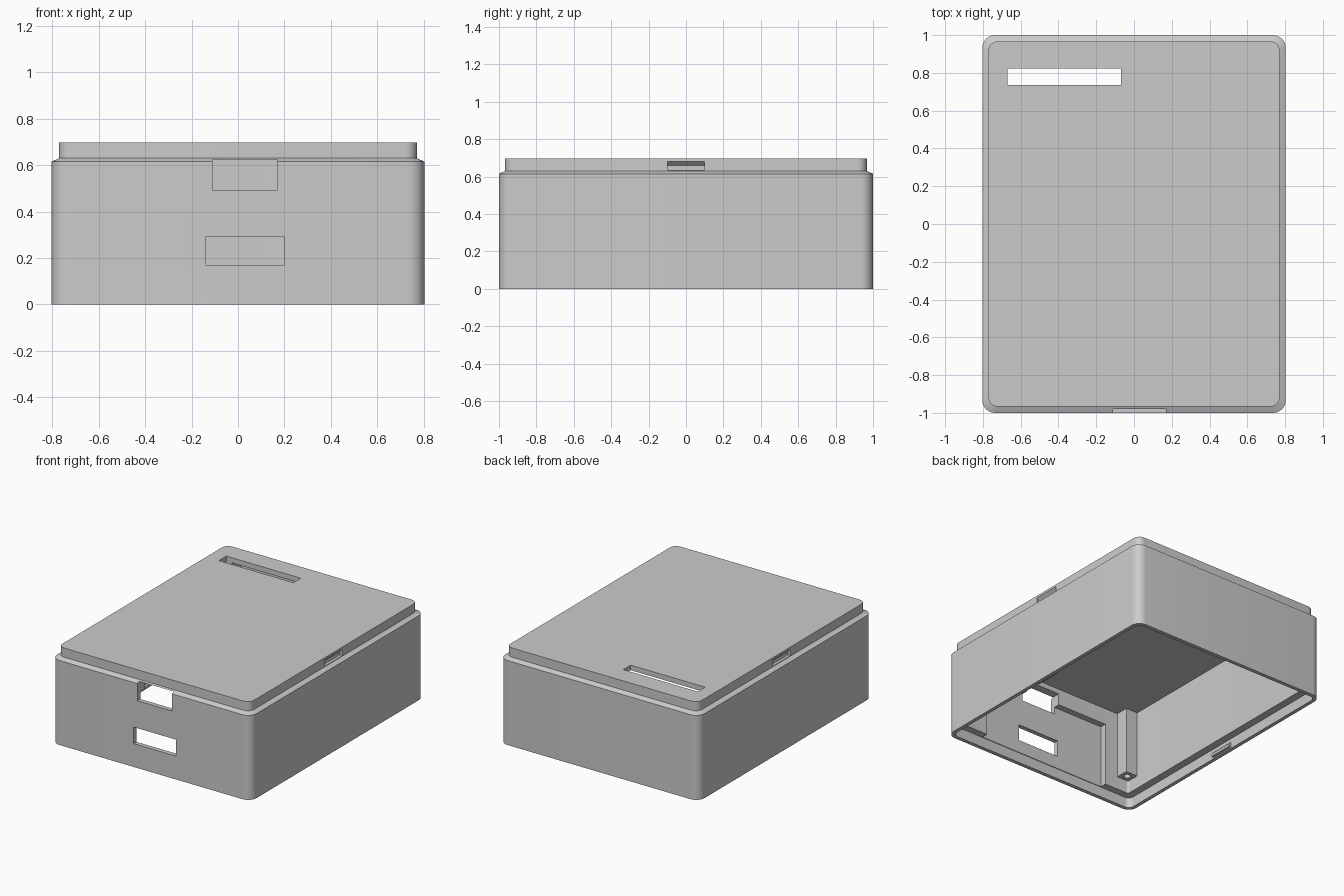
import bpy, bmesh, math

old = bpy.data.objects.get("Cube")
if old:
    bpy.data.objects.remove(old, do_unlink=True)

grey = bpy.data.materials.new("plain_grey")
grey.use_nodes = True
color = (0.6, 0.6, 0.6, 1)
grey.diffuse_color = color
grey.node_tree.nodes["Principled BSDF"].inputs["Base Color"].default_value = color


def finish(bm, name):
    bmesh.ops.recalc_face_normals(bm, faces=bm.faces)
    mesh = bpy.data.meshes.new(name)
    bm.to_mesh(mesh)
    bm.free()
    mesh.materials.append(grey)
    ob = bpy.data.objects.new(name, mesh)
    bpy.context.collection.objects.link(ob)
    return ob


def rounded_ring(bm, hx, hy, z, r, steps=8):
    verts = []
    corners = ((1, 1), (-1, 1), (-1, -1), (1, -1))
    for k, (sx, sy) in enumerate(corners):
        for i in range(steps + 1):
            a = math.pi / 2 * (k + i / steps)
            verts.append(bm.verts.new((sx * (hx - r) + r * math.cos(a),
                                       sy * (hy - r) + r * math.sin(a), z)))
    return verts


def loft(name, sections):
    bm = bmesh.new()
    rings = [rounded_ring(bm, *s) for s in sections]
    for a, b in zip(rings, rings[1:]):
        for i in range(len(a)):
            j = (i + 1) % len(a)
            bm.faces.new((a[i], a[j], b[j], b[i]))
    bm.faces.new(rings[0])
    bm.faces.new(rings[-1])
    return finish(bm, name)


def box(name, x, y, z):
    bm = bmesh.new()
    bmesh.ops.create_cube(bm, size=1)
    for v in bm.verts:
        v.co = [lo + (c + 0.5) * (hi - lo) for c, (lo, hi) in zip(v.co, (x, y, z))]
    return finish(bm, name)


def prism(name, profile, half):
    """Extrude an x-z profile along y."""
    bm = bmesh.new()
    a, b = [[bm.verts.new((x, y, z)) for x, z in profile] for y in (-half, half)]
    n = len(a)
    for i in range(n):
        bm.faces.new((a[i], a[(i + 1) % n], b[(i + 1) % n], b[i]))
    bm.faces.new(a)
    bm.faces.new(b)
    return finish(bm, name)


def cylinder(name, x, y, z0, z1, r):
    bm = bmesh.new()
    bmesh.ops.create_cone(bm, cap_ends=True, segments=24, radius1=r, radius2=r, depth=z1 - z0)
    bmesh.ops.translate(bm, verts=bm.verts, vec=(x, y, (z0 + z1) / 2))
    return finish(bm, name)


def select_only(ob):
    bpy.ops.object.select_all(action='DESELECT')
    ob.select_set(True)
    bpy.context.view_layer.objects.active = ob


def cut(ob, cutter):
    mod = ob.modifiers.new("cut", 'BOOLEAN')
    mod.operation = 'DIFFERENCE'
    mod.solver = 'EXACT'
    mod.object = cutter
    select_only(ob)
    bpy.ops.object.modifier_apply(modifier=mod.name)
    bpy.data.objects.remove(cutter, do_unlink=True)


# Hollow shell: cavity, stacking rebate, outer wall, shoulder, raised lip
shell = loft("case_shell", [
    (0.72, 0.92, 0.66, 0.015),
    (0.72, 0.92, 0.075, 0.015),
    (0.776, 0.972, 0.075, 0.04),
    (0.776, 0.972, 0, 0.04),
    (0.803, 1.0, 0, 0.067),
    (0.803, 1.0, 0.615, 0.067),
    (0.771, 0.967, 0.63, 0.05),
    (0.771, 0.967, 0.697, 0.05),
])

# Thinned area inside the front wall, two ports and the slot in the top
cut(shell, box("front_pocket", (-0.52, 0.52), (-0.967, -0.85), (0.05, 0.54)))
cut(shell, box("lower_port", (-0.14, 0.20), (-1.1, -0.85), (0.17, 0.29)))
cut(shell, box("upper_port", (-0.11, 0.17), (-1.1, -0.85), (0.49, 0.624)))
cut(shell, box("top_slot", (-0.67, -0.07), (0.737, 0.822), (0.6, 0.8)))

# Snap notches in the lip and matching bumps in the rebate
for side, s in (("left", 1), ("right", -1)):
    notch = [(0.75, 0.634), (0.85, 0.634), (0.85, 0.68), (0.771, 0.68), (0.75, 0.66)]
    cut(shell, prism("notch", [(s * x, z) for x, z in notch], 0.1))
    bump = [(0.785, 0.008), (0.758, 0.01), (0.758, 0.03), (0.776, 0.048), (0.785, 0.048)]
    prism(side + "_snap_bump", [(s * x, z) for x, z in bump], 0.09)

# Corner screw posts
for xside, sx in (("left", 1), ("right", -1)):
    for yside, sy in (("front", -1), ("back", 1)):
        post = box(f"{yside}_{xside}_post", sorted((sx * 0.625, sx * 0.73)),
                   sorted((sy * 0.825, sy * 0.93)), (0.17, 0.67))
        cut(post, cylinder("screw_hole", sx * 0.672, sy * 0.872, 0.1, 0.4, 0.022))

select_only(shell)
bpy.ops.object.shade_smooth_by_angle(angle=math.radians(25))
